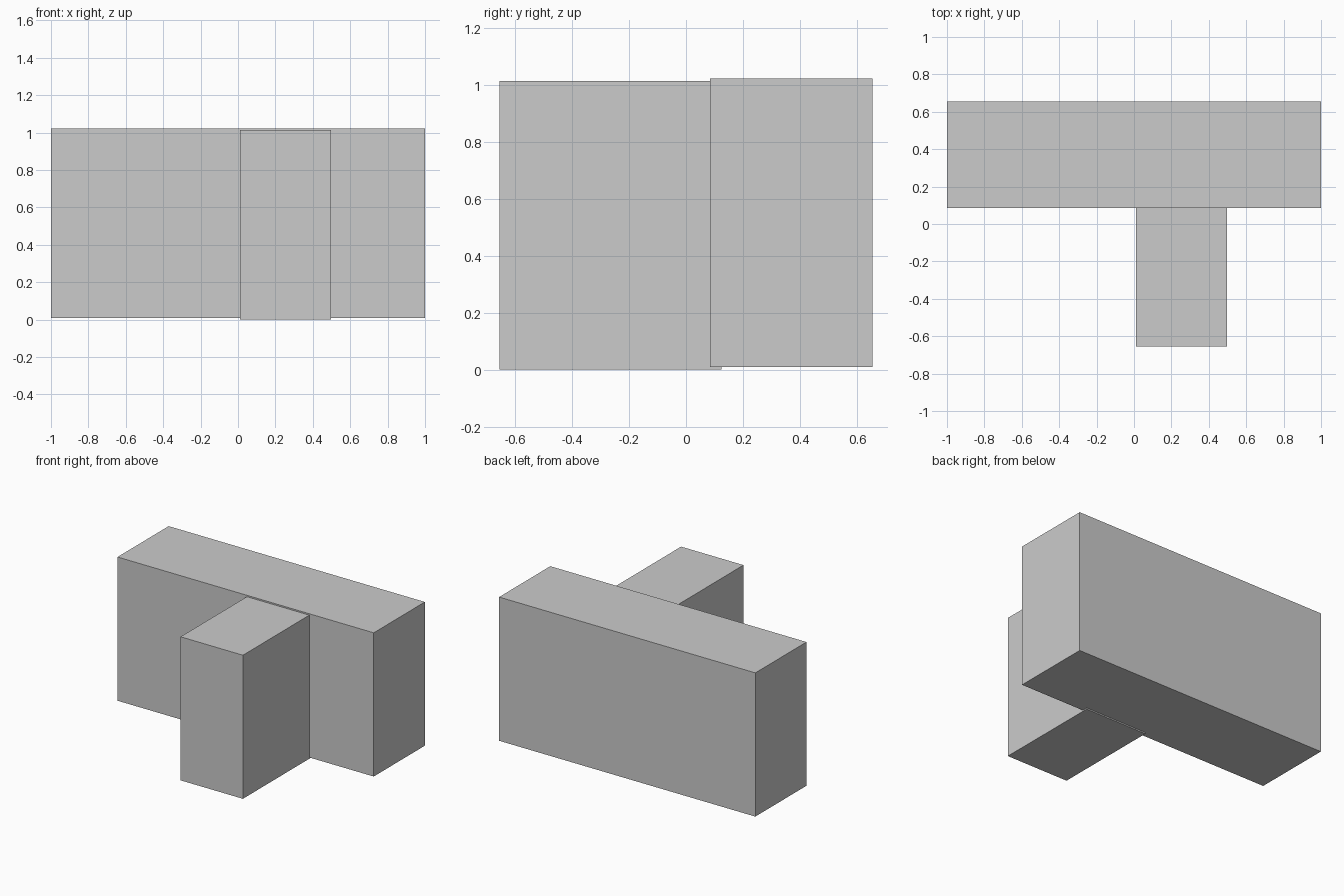
import bpy

if "Cube" in bpy.data.objects:
    bpy.data.objects.remove(bpy.data.objects["Cube"])


def box(name, lo, hi):
    """Axis-aligned block between two opposite corners."""
    centre = [(a + b) / 2 for a, b in zip(lo, hi)]
    bpy.ops.mesh.primitive_cube_add(size=1, location=centre)
    ob = bpy.context.object
    ob.name = name
    ob.scale = [b - a for a, b in zip(lo, hi)]
    bpy.ops.object.transform_apply(location=False, rotation=False, scale=True)
    return ob


# Long block across the back, raised slightly off the ground
box("main_block", (-1.0, 0.085, 0.009), (1.0, 0.655, 1.023))

# Short block projecting forward, its rear end sunk into the main block
box("front_wing", (0.01, -0.655, 0.0), (0.497, 0.124, 1.013))
